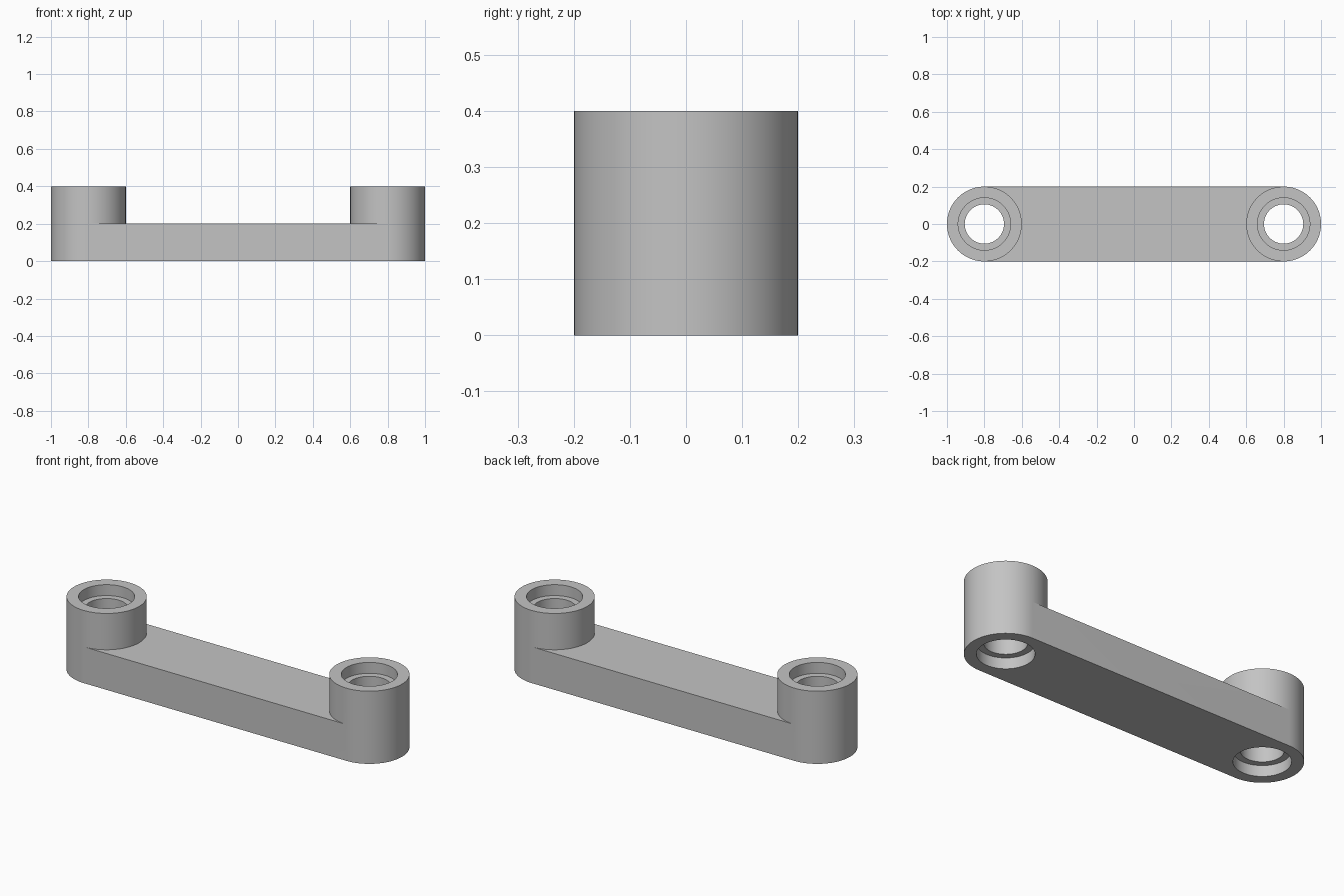
import bpy, bmesh
from math import sin, cos, pi

cube = bpy.data.objects.get("Cube")
if cube:
    bpy.data.objects.remove(cube)

SEG = 96            # sides of each boss
CX = 0.8            # boss centre distance
R, BORE, SEAT = 0.2, 0.105, 0.14
H, BAR_H, DEPTH = 0.4, 0.2, 0.06

grey = bpy.data.materials.new("plain grey")
grey.use_nodes = True
colour = (0.55, 0.55, 0.55, 1)
grey.diffuse_color = colour
grey.node_tree.nodes["Principled BSDF"].inputs["Base Color"].default_value = colour

bm = bmesh.new()

# Closed section of a boss: outer wall, rims, bearing seats and bore
section = [(R, 0), (R, BAR_H), (R, H), (SEAT, H), (SEAT, H - DEPTH),
           (BORE, H - DEPTH), (BORE, DEPTH), (SEAT, DEPTH), (SEAT, 0)]


def ring(side, radius, z):
    """Circle of vertices, starting at the arc that faces the bar."""
    return [bm.verts.new((side * (CX - radius * sin(2 * pi * i / SEG)),
                          radius * cos(2 * pi * i / SEG), z))
            for i in range(SEG)]


# Bosses, left open where the bar joins the lower outer wall
ends = {}
for side in (-1, 1):
    rings = [ring(side, r, z) for r, z in section]
    ends[side] = rings
    for k in range(len(rings)):
        a, b = rings[k], rings[(k + 1) % len(rings)]
        for i in range(SEG):
            if k == 0 and i < SEG // 2:
                continue
            j = (i + 1) % SEG
            bm.faces.new((a[i], a[j], b[j], b[i]))

# Bar between the bosses: strips joining the two facing arcs, plus the sides
half = SEG // 2
for level in (0, 1):
    left, right = ends[-1][level], ends[1][level]
    for i in range(half):
        bm.faces.new((left[i], left[i + 1], right[i + 1], right[i]))
for i in (0, half):
    bm.faces.new((ends[-1][0][i], ends[1][0][i], ends[1][1][i], ends[-1][1][i]))

bmesh.ops.recalc_face_normals(bm, faces=bm.faces)
mesh = bpy.data.meshes.new("link_arm")
bm.to_mesh(mesh)
bm.free()
mesh.materials.append(grey)
arm = bpy.data.objects.new("link_arm", mesh)
bpy.context.collection.objects.link(arm)

# Smooth round walls, sharp rims
bpy.ops.object.select_all(action="DESELECT")
arm.select_set(True)
bpy.context.view_layer.objects.active = arm
bpy.ops.object.shade_smooth_by_angle(angle=pi / 6)
